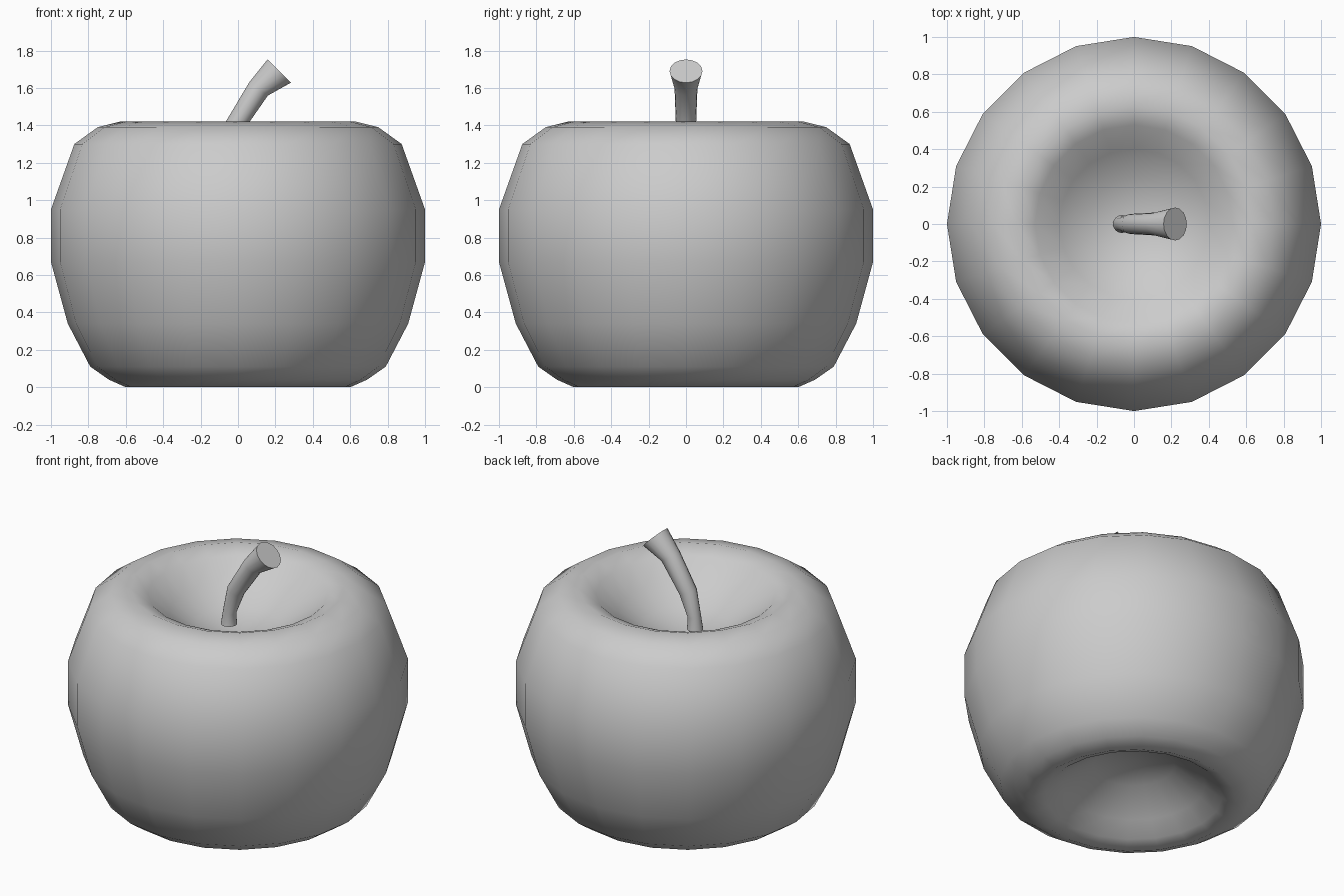
import bpy, bmesh, math
from mathutils import Vector

if "Cube" in bpy.data.objects:
    bpy.data.objects.remove(bpy.data.objects["Cube"])


def loft(name, rings, cap_start, cap_end, angle):
    """Skin a list of vertex rings; caps are 'face', or a point for a fan."""
    bm = bmesh.new()
    loops = [[bm.verts.new(p) for p in ring] for ring in rings]
    n = len(loops[0])
    for a, b in zip(loops, loops[1:]):
        for i in range(n):
            j = (i + 1) % n
            bm.faces.new((a[i], a[j], b[j], b[i]))
    for loop, cap in ((loops[0], cap_start), (loops[-1], cap_end)):
        if cap == 'face':
            bm.faces.new(loop)
        else:
            tip = bm.verts.new(cap)
            for i in range(n):
                bm.faces.new((loop[i], loop[(i + 1) % n], tip))
    bmesh.ops.recalc_face_normals(bm, faces=bm.faces)
    mesh = bpy.data.meshes.new(name)
    bm.to_mesh(mesh)
    bm.free()
    obj = bpy.data.objects.new(name, mesh)
    bpy.context.collection.objects.link(obj)
    bpy.ops.object.select_all(action='DESELECT')
    obj.select_set(True)
    bpy.context.view_layer.objects.active = obj
    bpy.ops.object.shade_smooth_by_angle(angle=math.radians(angle))
    return obj


def ring(centre, radius, tilt, sides):
    """Circle in the XY plane, leaned towards +x by tilt degrees."""
    t = math.radians(tilt)
    u, v = Vector((math.cos(t), 0, -math.sin(t))), Vector((0, 1, 0))
    return [Vector(centre) + radius * (u * math.cos(a) + v * math.sin(a))
            for a in (2 * math.pi * i / sides for i in range(sides))]


# Fruit body: turned profile (radius, height) with hollows at both ends
profile = [(0.24, 0.24), (0.42, 0.11), (0.52, 0.035), (0.60, 0.0), (0.69, 0.04),
           (0.79, 0.11), (0.91, 0.34), (1.0, 0.67), (1.0, 0.95), (0.875, 1.30),
           (0.75, 1.39), (0.63, 1.42), (0.53, 1.38), (0.40, 1.27), (0.25, 1.18)]
loft("fruit_body", [ring((0, 0, z), r, 0, 20) for r, z in profile],
     (0, 0, 0.28), (0, 0, 1.11), 80)

# Stem: bent tube widening to a slanted flat end (x, z, radius, tilt)
path = [(-0.065, 1.17, 0.048, 0), (-0.06, 1.25, 0.04, 8), (-0.015, 1.40, 0.054, 22),
        (0.11, 1.595, 0.061, 36), (0.22, 1.69, 0.088, 45)]
loft("stem", [ring((x, 0, z), r, t, 16) for x, z, r, t in path],
     'face', 'face', 50)
